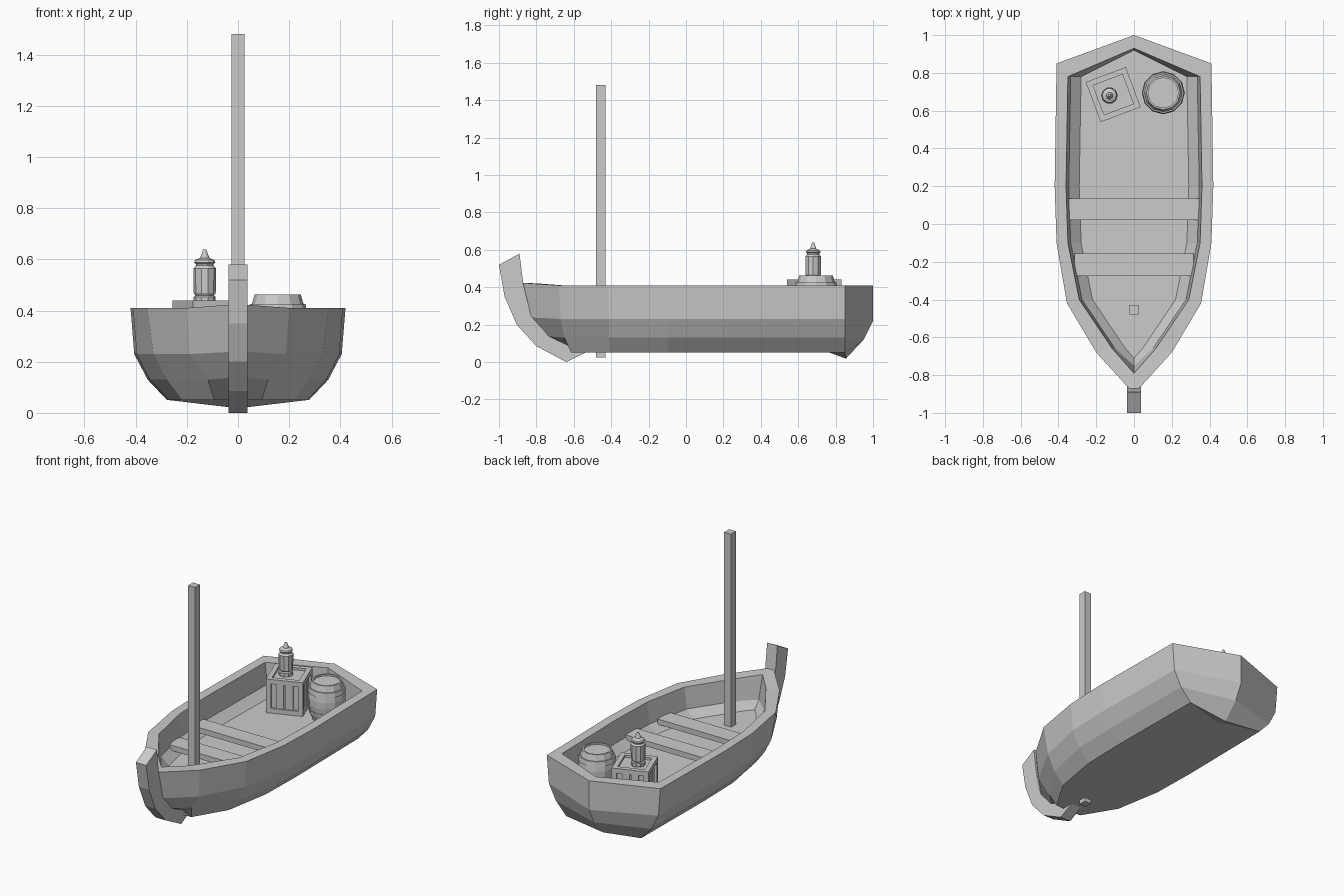
import bpy, bmesh, math
from mathutils import Matrix, Vector

if "Cube" in bpy.data.objects:
    bpy.data.objects.remove(bpy.data.objects["Cube"])


def finish(name, bm, loc=(0, 0, 0), rz=0):
    bmesh.ops.remove_doubles(bm, verts=bm.verts, dist=0.0005)
    bmesh.ops.recalc_face_normals(bm, faces=bm.faces)
    me = bpy.data.meshes.new(name)
    bm.to_mesh(me)
    bm.free()
    ob = bpy.data.objects.new(name, me)
    ob.location, ob.rotation_euler[2] = loc, rz
    bpy.context.collection.objects.link(ob)
    return ob


def add_box(bm, c, s):
    bmesh.ops.create_cube(bm, size=1, matrix=Matrix.Translation(c) @ Matrix.Diagonal((*s, 1)))


def box(name, c, s):
    bm = bmesh.new()
    add_box(bm, (0, 0, 0), s)
    return finish(name, bm, c)


def lathe(bm, profile, n, closed=False):
    rings = [[bm.verts.new((r * math.cos(2 * math.pi * i / n), r * math.sin(2 * math.pi * i / n), z))
              for i in range(n)] for r, z in profile]
    pairs = list(zip(rings, rings[1:]))
    if closed:
        pairs.append((rings[-1], rings[0]))
    for a, b in pairs:
        for i in range(n):
            j = (i + 1) % n
            bm.faces.new((a[i], a[j], b[j], b[i]))
    if not closed:
        bm.faces.new(rings[0])
        bm.faces.new(rings[-1])


def prism(name, pts, w):
    bm = bmesh.new()
    a = [bm.verts.new((-w, y, z)) for y, z in pts]
    b = [bm.verts.new((w, y, z)) for y, z in pts]
    bm.faces.new(a)
    bm.faces.new(b)
    for i in range(len(pts)):
        j = (i + 1) % len(pts)
        bm.faces.new((a[i], a[j], b[j], b[i]))
    return finish(name, bm)


# Hull: half section at each station, from inner floor over the rim to the keel
def section(y, w, yi, wi, low=1.0):
    fl = max(wi - 0.07, 0.03)
    return [(0, yi, .22), (fl, yi, .22), (wi - .015, yi, .27), (wi, yi, .41),
            (w, y, .41), (w * (.2 + .765 * 1), y, .23) if low == 1 else (w * .93, y + .01, .23),
            (w * .84 * low, y + (1 - low) * .1, .13),
            (w * .66 * low, y + (1 - low) * .22, .05), (0, min(y, .77) + (1 - low) * .22, .05)]


stern = [(0, .92, .22), (0, .92, .22), (0, .925, .27), (0, .93, .41),
         (0, 1, .41), (0, 1, .22), (0, .95, .12), (0, .855, .018), (0, .77, .05)]
bow = [(0, -.71, .22), (0, -.71, .22), (0, -.75, .27), (0, -.79, .42),
       (0, -.9, .425), (0, -.86, .24), (0, -.77, .14), (0, -.58, .05), (0, -.58, .05)]
stations = [stern, section(.85, .41, .78, .35), section(.2, .42, .2, .36),
            section(-.1, .41, -.1, .35), section(-.42, .355, -.40, .29, .93),
            section(-.68, .20, -.66, .115, .7), bow]
bm = bmesh.new()
rows = [[bm.verts.new(p) for p in s] for s in stations]
for a, b in zip(rows, rows[1:]):
    for i in range(len(a) - 1):
        bm.faces.new((a[i], a[i + 1], b[i + 1], b[i]))
bmesh.ops.remove_doubles(bm, verts=bm.verts, dist=.0005)
bmesh.ops.dissolve_degenerate(bm, edges=bm.edges, dist=.0005)
geom = bm.verts[:] + bm.edges[:] + bm.faces[:]
bmesh.ops.mirror(bm, geom=geom, matrix=Matrix.Identity(4), merge_dist=.0005, axis='X')
finish("hull", bm)

# Curved stem post at the bow
prism("stem_post", [(-1, .52), (-.97, .35), (-.905, .2), (-.8, .085), (-.64, 0), (-.52, .06),
                    (-.62, .1), (-.76, .17), (-.83, .25), (-.87, .42), (-.89, .58)], .037)

# Mast and seats
box("mast", (0, -.455, .7525), (.05, .05, 1.455))
box("rear_seat", (0, .078, .27), (.715, .113, .035))
box("front_seat", (0, -.215, .27), (.63, .118, .035))

# Crate: recessed panels, edge beams and slats
bm = bmesh.new()
S, H, t = .226, .22, .03
add_box(bm, (0, 0, H / 2), (S - .03, S - .03, H - .03))
h = S / 2 - t / 2
for s in (-1, 1):
    for q in (-1, 1):
        add_box(bm, (s * h, q * h, H / 2), (t, t, H))
        z = H / 2 + q * (H / 2 - t / 2)
        add_box(bm, (0, s * h, z), (S - 2 * t, t, t))
        add_box(bm, (s * h, 0, z), (t, S - 2 * t, t))
        add_box(bm, (q * .028, s * (S / 2 - .012), H / 2), (.045, .012, H - 2 * t))
        add_box(bm, (s * (S / 2 - .012), q * .028, H / 2), (.012, .045, H - 2 * t))
finish("crate", bm, (-.11, .685, .22), math.radians(20.5))

# Lantern on the crate
bm = bmesh.new()
lathe(bm, [(.043, .43), (.043, .453), (.036, .458), (.043, .468), (.044, .565), (.035, .575),
           (.035, .582), (.042, .588), (.038, .597), (.018, .606), (.016, .612), (.006, .638)], 10)
finish("lantern", bm, (-.13, .68, 0))

# Barrel with recessed lid and two hoops
bm = bmesh.new()
lathe(bm, [(.088, .215), (.104, .26), (.112, .32), (.112, .36), (.104, .415), (.09, .463),
           (.08, .463), (.08, .452)], 12)
finish("barrel", bm, (.155, .695, 0))
for name, z, r0, r1 in (("lower_hoop", .255, .106, .111), ("upper_hoop", .395, .114, .109)):
    bm = bmesh.new()
    lathe(bm, [(r0, z), (r1, z + .03), (r1 - .015, z + .03), (r0 - .015, z)], 12, True)
    finish(name, bm, (.155, .695, 0))
